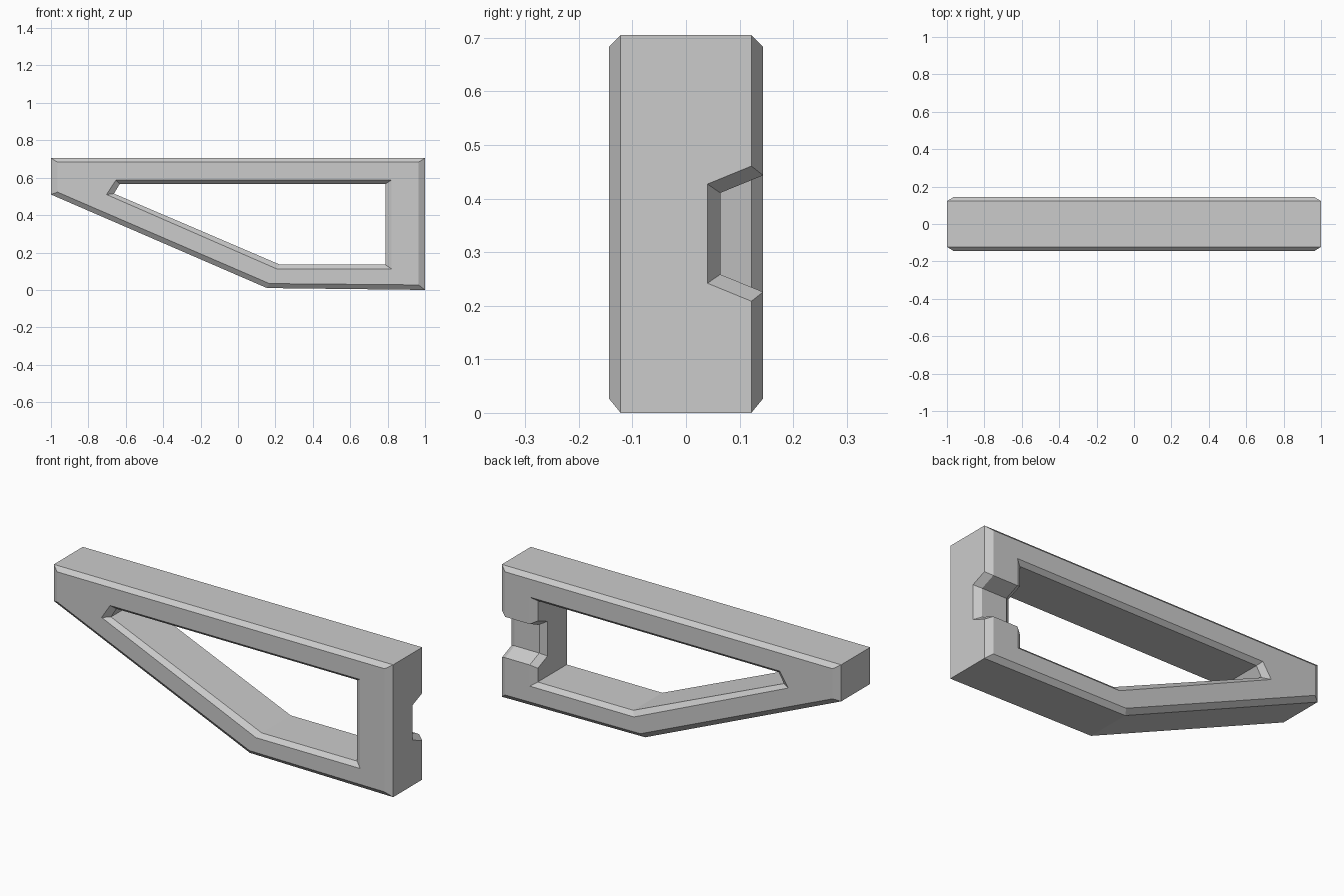
import bpy
import bmesh

cube = bpy.data.objects.get("Cube")
if cube:
    bpy.data.objects.remove(cube, do_unlink=True)

grey = bpy.data.materials.new("plain grey")
grey.use_nodes = True
colour = (0.6, 0.6, 0.6, 1)
grey.diffuse_color = colour
grey.node_tree.nodes["Principled BSDF"].inputs["Base Color"].default_value = colour


def loft(name, rings, closed):
    """Bridge equal-length rings of points; join the last to the first or cap both ends."""
    bm = bmesh.new()
    loops = [[bm.verts.new(p) for p in ring] for ring in rings]
    n = len(rings[0])
    pairs = list(zip(loops, loops[1:]))
    if closed:
        pairs.append((loops[-1], loops[0]))
    else:
        bm.faces.new(loops[0])
        bm.faces.new(loops[-1])
    for a, b in pairs:
        for i in range(n):
            j = (i + 1) % n
            bm.faces.new((a[i], a[j], b[j], b[i]))
    bmesh.ops.recalc_face_normals(bm, faces=bm.faces)
    mesh = bpy.data.meshes.new(name)
    bm.to_mesh(mesh)
    bm.free()
    mesh.materials.append(grey)
    obj = bpy.data.objects.new(name, mesh)
    bpy.context.collection.objects.link(obj)
    return obj


# Frame outlines in (x, z), corners in matching order
outer = [(-1, .705), (1, .705), (1, 0), (.155, .01), (-1, .51)]
outer_face = [(-.965, .683), (.965, .683), (.965, .027), (.168, .034), (-.965, .523)]
hole_face = [(-.653, .587), (.82, .587), (.82, .113), (.206, .113), (-.703, .51)]
hole = [(-.632, .567), (.788, .567), (.788, .135), (.225, .135), (-.663, .515)]

FACE, EDGE = 0.144, 0.122
section = [(outer_face, -FACE), (outer, -EDGE), (outer, EDGE), (outer_face, FACE),
           (hole_face, FACE), (hole, EDGE), (hole, -EDGE), (hole_face, -FACE)]
frame = loft("chamfered_frame", [[(x, y, z) for x, z in pts] for pts, y in section], True)


# Back notch through the end post, flared where it meets the post's chamfers
def notch_ring(x, flare):
    floor = 0.064 - 0.024 * flare
    half = 0.076 + 0.0165 * flare
    top = 0.25
    wide = half + 0.41 * (top - floor)
    mid = 0.3345
    return [(x, floor, mid - half), (x, floor, mid + half),
            (x, top, mid + wide), (x, top, mid - wide)]


cutter = loft("notch_cutter", [notch_ring(x, f) for x, f in
              [(.756, 2), (.788, 1), (.82, 0), (.965, 0), (1, 1), (1.035, 2)]], False)
cutter.hide_render = True

cut = frame.modifiers.new("back notch", "BOOLEAN")
cut.operation = "DIFFERENCE"
cut.solver = "EXACT"
cut.object = cutter
bpy.context.view_layer.objects.active = frame
frame.select_set(True)
bpy.ops.object.modifier_apply(modifier=cut.name)
bpy.data.objects.remove(cutter, do_unlink=True)
